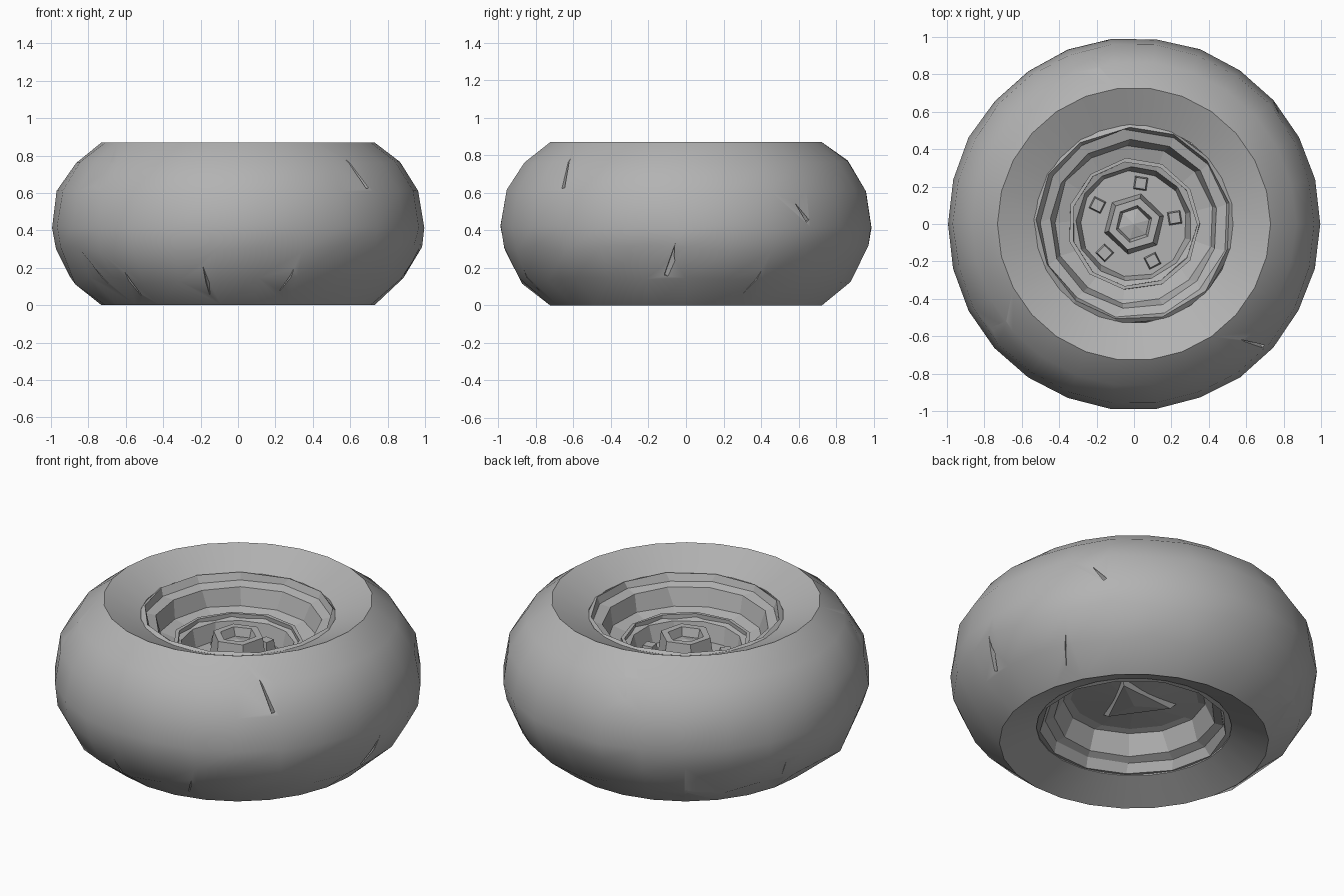
import bpy, bmesh, math, random
from mathutils import Vector, Matrix

random.seed(4)
old = bpy.data.objects.get("Cube")
if old:
    bpy.data.objects.remove(old, do_unlink=True)

grey = bpy.data.materials.new("plain grey")
grey.use_nodes = True
colour = (0.45, 0.45, 0.45, 1)
grey.diffuse_color = colour
grey.node_tree.nodes["Principled BSDF"].inputs["Base Color"].default_value = colour


def finish(bm, name):
    bmesh.ops.recalc_face_normals(bm, faces=bm.faces)
    mesh = bpy.data.meshes.new(name)
    bm.to_mesh(mesh)
    bm.free()
    obj = bpy.data.objects.new(name, mesh)
    bpy.context.collection.objects.link(obj)
    mesh.materials.append(grey)
    return obj


def lathe(name, profile, sides, jitter=0.0, turn=0.0):
    """Revolve a closed (radius, height) loop; radius 0 becomes a pole."""
    bm = bmesh.new()
    rings = []
    for r, z in profile:
        if r == 0:
            rings.append([bm.verts.new((0, 0, z))] * sides)
            continue
        ring = []
        for i in range(sides):
            a = math.tau * i / sides + turn + random.uniform(-jitter, jitter) * 2
            rr = r * (1 + random.uniform(-jitter, jitter))
            ring.append(bm.verts.new((rr * math.cos(a), rr * math.sin(a), z)))
        rings.append(ring)
    for k, ring in enumerate(rings):
        nxt = rings[(k + 1) % len(rings)]
        for i in range(sides):
            j = (i + 1) % sides
            corners = list(dict.fromkeys((ring[i], ring[j], nxt[j], nxt[i])))
            if len(corners) > 2:
                bm.faces.new(corners)
    return finish(bm, name)


def smooth(obj, degrees):
    bpy.ops.object.select_all(action="DESELECT")
    obj.select_set(True)
    bpy.context.view_layer.objects.active = obj
    bpy.ops.object.shade_smooth_by_angle(angle=math.radians(degrees))


def wedge(angle, z, length, width, tilt):
    """Narrow three-sided spike lying along the tread, used to cut a crack."""
    bm = bmesh.new()
    bmesh.ops.create_cone(bm, cap_ends=True, segments=3, radius1=1,
                          radius2=0.02, depth=1)
    # cone axis runs up the tread, x points outward
    place = (Matrix.Rotation(math.radians(angle), 4, "Z")
             @ Matrix.Translation((0.97 - 0.9 * (z - 0.43) ** 2, 0, z))
             @ Matrix.Rotation(math.radians(tilt), 4, "X")
             @ Matrix.Rotation((z - 0.43) * -1.8, 4, "Y")
             @ Matrix.Diagonal((0.05, width, length, 1)))
    bm.transform(place)
    return finish(bm, "crack_cutter")


# Tire: rounded tread with sidewalls dipping in towards the rim
tire = lathe("tire", [(0.73, 0), (0.90, 0.13), (0.985, 0.30), (1.0, 0.42),
                      (0.97, 0.61), (0.87, 0.765), (0.73, 0.87),
                      (0.53, 0.78), (0.53, 0.09)], 26)
for v in tire.data.vertices:
    r = math.hypot(v.co.x, v.co.y)
    if r > 0.8:
        wear = 0.022 if v.co.z < 0.35 else 0.008
        s = 1 - random.uniform(0, wear)
        v.co.x *= s
        v.co.y *= s
        v.co.z += random.uniform(-wear, wear)

# Cracks worn into the tread
for args in [(-101, 0.14, 0.24, 0.022, 8), (-72, 0.14, 0.20, 0.02, -18),
             (-131, 0.13, 0.22, 0.025, 14), (-145, 0.15, 0.24, 0.02, 22),
             (-4, 0.28, 0.28, 0.03, -18), (25, 0.13, 0.22, 0.02, -20),
             (-46, 0.74, 0.28, 0.016, 20), (-143, 0.72, 0.2, 0.014, -8),
             (38, 0.52, 0.18, 0.02, 35), (103, 0.74, 0.16, 0.014, 12),
             (160, 0.25, 0.26, 0.025, 10), (125, 0.15, 0.2, 0.02, -12)]:
    cutter = wedge(*args)
    cutter.hide_render = True
    mod = tire.modifiers.new("crack", "BOOLEAN")
    mod.operation = "DIFFERENCE"
    mod.solver = "EXACT"
    mod.object = cutter
    bpy.ops.object.select_all(action="DESELECT")
    bpy.context.view_layer.objects.active = tire
    tire.select_set(True)
    bpy.ops.object.modifier_apply(modifier=mod.name)
    bpy.data.objects.remove(cutter, do_unlink=True)
smooth(tire, 32)

# Rim: stepped bowl above, shallower stepped barrel below
lathe("rim", [(0.55, 0.77), (0.52, 0.79), (0.50, 0.75), (0.45, 0.735),
              (0.425, 0.635), (0.31, 0.60), (0.285, 0.50), (0, 0.50),
              (0, 0.24), (0.35, 0.28), (0.39, 0.27), (0.44, 0.16),
              (0.49, 0.14), (0.51, 0.09), (0.55, 0.10)], 13, 0.018, 0.2)

# Flat ring standing just above the inner ledge
lathe("inner_ring", [(0.355, 0.63), (0.335, 0.63), (0.335, 0.59),
                     (0.355, 0.59)], 11, 0.012)

# Hub: tapered six-sided cap with a sunken centre
lathe("hub", [(0.165, 0.49), (0.14, 0.66), (0.10, 0.66), (0.085, 0.61),
              (0, 0.63), (0, 0.49)], 6, 0.02, 0.3)

# Three-sided boss under the hub
lathe("under_boss", [(0.24, 0.27), (0.20, 0.235), (0, 0.22), (0, 0.27)],
      3, 0.02, 0.6)

# Wheel lugs around the hub
for i in range(5):
    a = math.tau * i / 5 + 0.15
    bm = bmesh.new()
    bmesh.ops.create_cone(bm, cap_ends=True, segments=4, radius1=0.05,
                          radius2=0.04, depth=0.06)
    bm.transform(Matrix.Translation(Vector((0.22 * math.cos(a),
                                            0.22 * math.sin(a), 0.525)))
                 @ Matrix.Rotation(a + 0.8, 4, "Z"))
    finish(bm, f"lug_{i + 1}")
